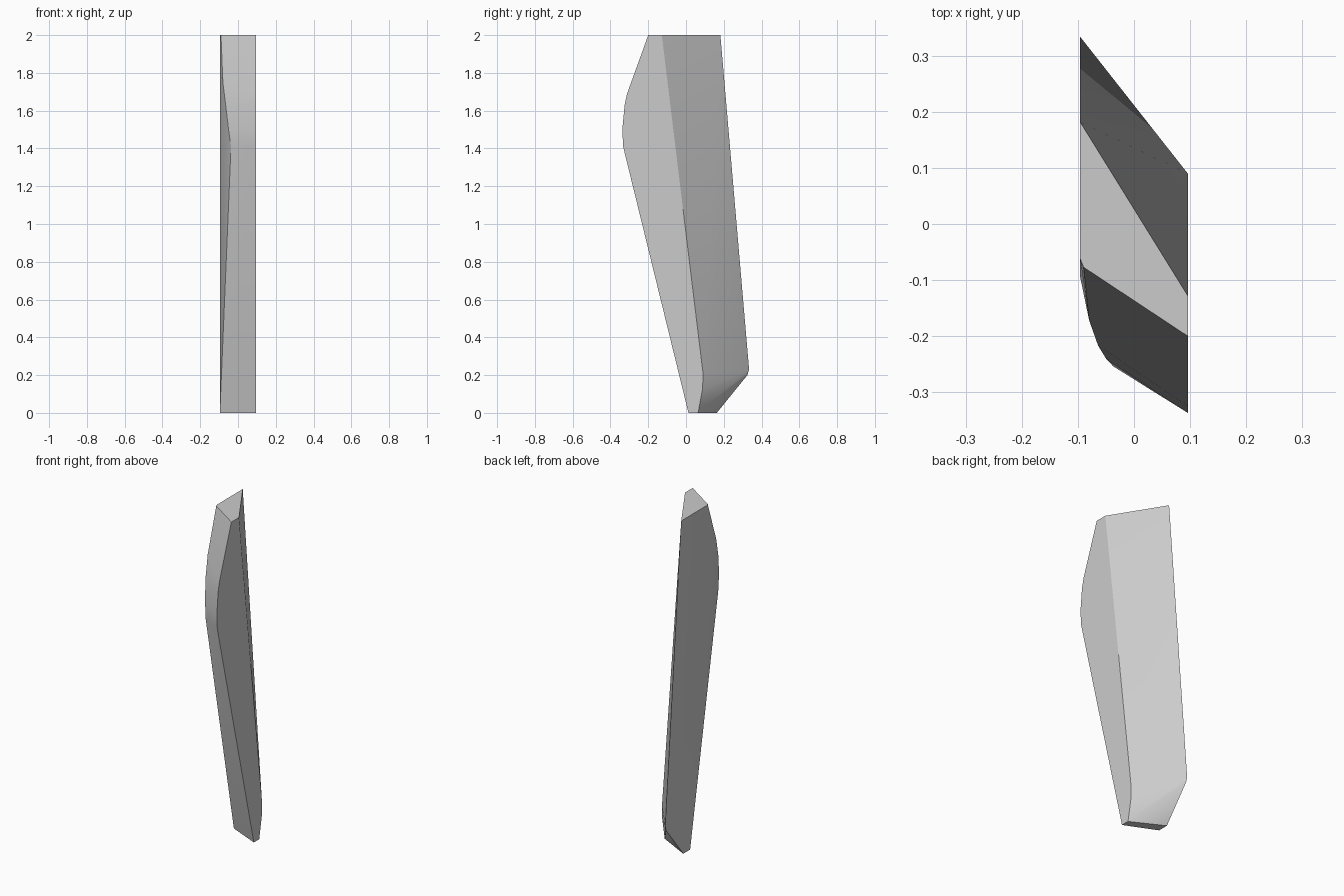
import bpy
import bmesh
import math

cube = bpy.data.objects.get("Cube")
if cube:
    bpy.data.objects.remove(cube, do_unlink=True)

# Single pale stone grey
grey = bpy.data.materials.new("stone_grey")
grey.use_nodes = True
colour = (0.6, 0.6, 0.6, 1.0)
grey.diffuse_color = colour
grey.node_tree.nodes["Principled BSDF"].inputs["Base Color"].default_value = colour

HALF = 0.096

# Outlines of the two flat sides as (y, z)
right_side = [(-0.2, 2), (-0.128, 2), (0.09, 0.21), (0.088, 0.13), (0.064, 0),
              (0.013, 0), (-0.333, 1.41), (-0.337, 1.5), (-0.325, 1.63), (-0.312, 1.69)]
left_side = [(-0.062, 2), (0.182, 2), (0.334, 0.23), (0.325, 0.2), (0.163, 0),
             (0.098, 0), (-0.09, 1.42), (-0.095, 1.75)]

# Chamfered front left edge as (x, y, z)
front_edge = [(-0.09, -0.077, 2), (-0.08, -0.172, 1.75), (-0.064, -0.217, 1.62),
              (-0.05, -0.24, 1.5), (-0.037, -0.254, 1.41), (-0.092, 0.08, 0.1)]

points = [(HALF, y, z) for y, z in right_side]
points += [(-HALF, y, z) for y, z in left_side]
points += front_edge

# Faceted shard wrapped around the outlines
bm = bmesh.new()
verts = [bm.verts.new(p) for p in points]
bmesh.ops.convex_hull(bm, input=verts)
loose = [v for v in bm.verts if not v.link_faces]
bmesh.ops.delete(bm, geom=loose, context="VERTS")
bmesh.ops.dissolve_limit(bm, angle_limit=math.radians(0.5),
                         verts=bm.verts, edges=bm.edges)
bmesh.ops.recalc_face_normals(bm, faces=bm.faces)

mesh = bpy.data.meshes.new("shard")
bm.to_mesh(mesh)
bm.free()
mesh.materials.append(grey)
shard = bpy.data.objects.new("shard", mesh)
bpy.context.collection.objects.link(shard)

# Soft shading on the shallow creases only
bpy.ops.object.select_all(action="DESELECT")
shard.select_set(True)
bpy.context.view_layer.objects.active = shard
bpy.ops.object.shade_smooth_by_angle(angle=math.radians(30))
